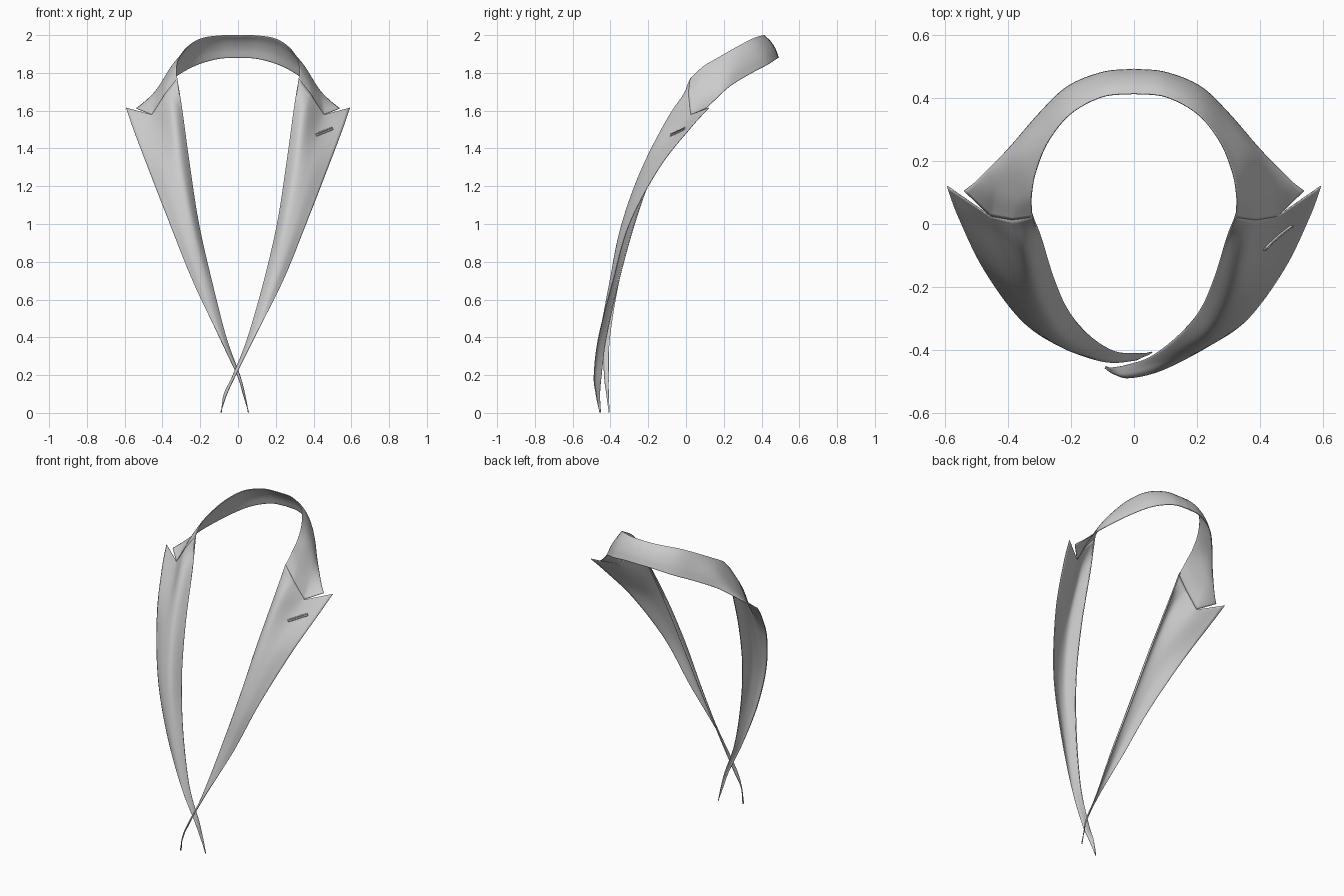
import bpy, bmesh
from mathutils import Vector as V

if "Cube" in bpy.data.objects:
    bpy.data.objects.remove(bpy.data.objects["Cube"])


def spline(pts, n, straight=False):
    # smooth (or straight) curve through the points, n steps per span
    p = [2 * pts[0] - pts[1]] + pts + [2 * pts[-1] - pts[-2]]
    out = []
    for i in range(1, len(p) - 2):
        a, b, c, d = p[i - 1:i + 3]
        for k in range(n):
            t = k / n
            if straight:
                out.append(b.lerp(c, t))
            else:
                out.append(0.5 * (2 * b + (c - a) * t + (2 * a - 5 * b + 4 * c - d) * t * t
                                  + (3 * b - a - 3 * c + d) * t ** 3))
    return out + [pts[-1].copy()]


def cloth(name, sections, sharp, side=1, mirror=False):
    # thin cloth surface skinned over cross-sections; the seam section stays sharp at the notch
    rows = [spline(s, 8, i == sharp) for i, s in enumerate(sections)]
    cols = [spline(list(c), 8) for c in zip(*rows)]
    bm = bmesh.new()
    grid = [[bm.verts.new((p.x * side, p.y, p.z)) for p in c] for c in cols]
    for a, b in zip(grid, grid[1:]):
        for i in range(len(a) - 1):
            q = (a[i], a[i + 1], b[i + 1], b[i])
            bm.faces.new(q if side > 0 else q[::-1])
    me = bpy.data.meshes.new(name)
    bm.to_mesh(me)
    bm.free()
    ob = bpy.data.objects.new(name, me)
    bpy.context.collection.objects.link(ob)
    if mirror:
        m = ob.modifiers.new("Mirror", 'MIRROR')
        m.merge_threshold = 0.002
    s = ob.modifiers.new("Thickness", 'SOLIDIFY')
    s.thickness, s.offset = 0.004, 0
    bpy.ops.object.select_all(action='DESELECT')
    ob.select_set(True)
    bpy.context.view_layer.objects.active = ob
    bpy.ops.object.shade_smooth_by_angle()
    return ob


# gorge seam shared by collar and lapel: fold, middle, notch
seam = [V((.323, .022, 1.768)), V((.385, .013, 1.69)), V((.455, .025, 1.578))]

# collar: fold edge and fall edge from centre back to the side
collar = []
for t, b in [((0, .413, 1.998), (0, .49, 1.88)), ((.1, .403, 1.997), (.1, .48, 1.875)),
             ((.2, .35, 1.98), (.21, .435, 1.845)), ((.27, .265, 1.935), (.30, .35, 1.80)),
             ((.31, .17, 1.88), (.40, .235, 1.73))]:
    t, b = V(t), V(b)
    out = V((b.x - t.x, b.y - t.y, 0)) * 0.1 + V((0, 0, .008))
    collar.append([t, t.lerp(b, .33) + out, t.lerp(b, .67) + out, b])
collar.append([V((.325, .09, 1.832)), V((.37, .09, 1.77)),
               V((.435, .11, 1.68)), V((.49, .145, 1.65))])
collar.append(seam + [V((.538, .105, 1.612))])
cloth("collar", collar, len(collar) - 1, mirror=True)

# lapel sections below the seam: roll line, two bulge points, outer edge
lapel = [seam + [V((.592, .12, 1.615))]]
for s in [((.30, -.045, 1.60), (.35, -.088, 1.57), (.44, -.018, 1.53), (.557, .025, 1.51)),
          ((.258, -.18, 1.3), (.305, -.23, 1.3), (.385, -.2, 1.3), (.477, -.14, 1.3)),
          ((.21, -.285, 1.0), (.243, -.335, 1.0), (.30, -.333, 1.0), (.36, -.30, 1.0)),
          ((.14, -.365, .7), (.165, -.393, .7), (.20, -.402, .7), (.238, -.385, .7)),
          ((.053, -.425, .4), (.062, -.44, .4), (.073, -.455, .4), (.088, -.463, .4)),
          ((-.026, -.45, .2), (-.025, -.465, .2), (-.022, -.478, .2), (-.012, -.487, .2)),
          ((-.073, -.457, .1), (-.07, -.463, .1), (-.066, -.47, .1), (-.058, -.477, .1)),
          ((-.088, -.452, .003), (-.089, -.454, .003), (-.09, -.456, .003), (-.092, -.458, .003))]:
    lapel.append([V(p) for p in s])


def with_hem(sections):
    # short return of cloth behind the roll line
    res = []
    for s in sections:
        k = max(.1, min(1, (s[0].z - .2) / .6))
        res.append([s[0] + V((.002, .014, .012 if s[0].z > 1.5 else 0)) * k] + s)
    return res


def tucked(p):
    # the other lapel passes behind at the crossing
    k = max(0, 1 - p.z / .85)
    k = k * k * (3 - 2 * k)
    x = p.x * (.62 if p.x < -.03 else 1) + .02 * k * min(1, p.z / .2)
    return V((x, p.y + (-.36 - p.y) * .5 * k, p.z))


right_lapel = cloth("right_lapel", with_hem(lapel), 0)
cloth("left_lapel", with_hem([[tucked(p) for p in s] for s in lapel]), 0, side=-1)

# buttonhole: stitched slit following the right lapel
bpy.context.view_layer.update()
loop = []
for i in range(9):
    t = i / 8
    x, z = .415 + .085 * t, 1.472 + .034 * t
    hit, loc, nor, _ = right_lapel.ray_cast(V((x, -1, z)), V((0, 1, 0)))
    loop.append(V((x, (loc.y if hit else -.035) - .002, z)))
up = V((-.002, 0, .005))
ring = [p + up for p in loop] + [p - up for p in reversed(loop)]
cu = bpy.data.curves.new("buttonhole", 'CURVE')
cu.dimensions = '3D'
cu.bevel_depth = .0035
cu.bevel_resolution = 2
sp = cu.splines.new('POLY')
sp.points.add(len(ring) - 1)
for q, p in zip(sp.points, ring):
    q.co = (*p, 1)
sp.use_cyclic_u = True
bpy.context.collection.objects.link(bpy.data.objects.new("buttonhole", cu))
